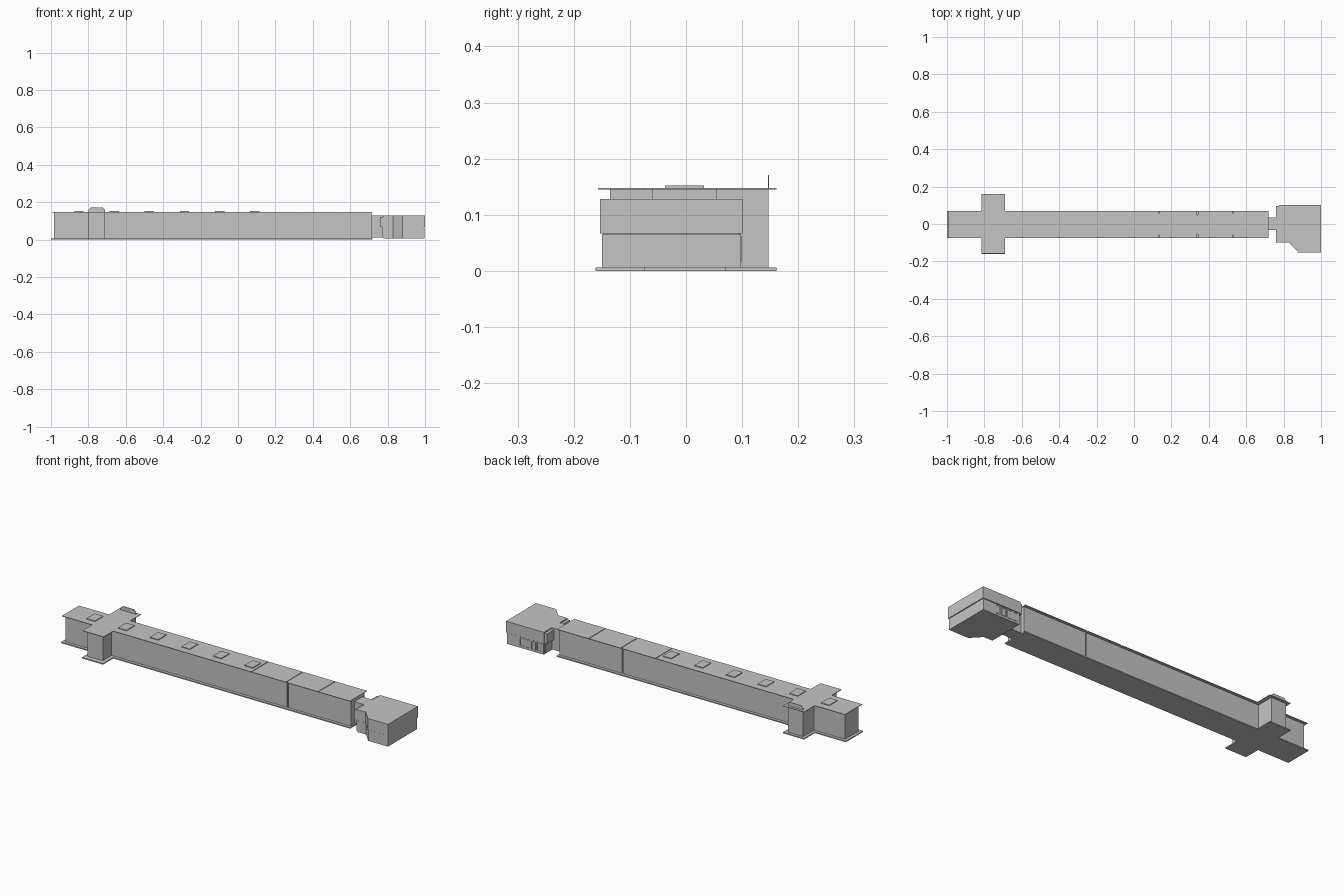
import bpy
import bmesh

cube = bpy.data.objects.get("Cube")
if cube:
    bpy.data.objects.remove(cube, do_unlink=True)

grey = bpy.data.materials.new("light grey")
grey.use_nodes = True
grey.diffuse_color = (0.56, 0.56, 0.56, 1)
grey.node_tree.nodes["Principled BSDF"].inputs["Base Color"].default_value = (0.56, 0.56, 0.56, 1)


def prism(name, outline, low, high, upright=False):
    """Extrude an outline along z, or along y when upright."""
    bm = bmesh.new()
    place = (lambda a, b: (a, low, b)) if upright else (lambda a, b: (a, b, low))
    face = bm.faces.new([bm.verts.new(place(a, b)) for a, b in outline])
    grown = bmesh.ops.extrude_face_region(bm, geom=[face])["geom"]
    step = (0, high - low, 0) if upright else (0, 0, high - low)
    verts = [v for v in grown if isinstance(v, bmesh.types.BMVert)]
    bmesh.ops.translate(bm, verts=verts, vec=step)
    bmesh.ops.recalc_face_normals(bm, faces=bm.faces)
    mesh = bpy.data.meshes.new(name)
    bm.to_mesh(mesh)
    bm.free()
    mesh.materials.append(grey)
    obj = bpy.data.objects.new(name, mesh)
    bpy.context.collection.objects.link(obj)
    return obj


def box(name, x, y, z):
    return prism(name, [(x[0], y[0]), (x[1], y[0]), (x[1], y[1]), (x[0], y[1])], *z)


def cross(x, y, arm_x, arm_y):
    """Long corridor outline with a cross arm near its far end."""
    return [(x[0], y[0]), (arm_x[0], y[0]), (arm_x[0], arm_y[0]), (arm_x[1], arm_y[0]),
            (arm_x[1], y[0]), (x[1], y[0]), (x[1], y[1]), (arm_x[1], y[1]),
            (arm_x[1], arm_y[1]), (arm_x[0], arm_y[1]), (arm_x[0], y[1]), (x[0], y[1])]


# Floor slab
wide = (-0.075, 0.07)
arm = (-0.815, -0.69)
prism("floor_slab", cross((-1, 0.72), wide, arm, (-0.161, 0.161)), 0, 0.006)

# Corridor walls in two sections, with a narrow recessed joint
wall_y = (-0.06, 0.055)
prism("corridor_walls", cross((-0.985, 0.335), wall_y, (-0.80, -0.71), (-0.135, 0.147)), 0.006, 0.145)
box("wall_joint", (0.335, 0.342), (-0.054, 0.049), (0.006, 0.145))
box("outer_corridor_walls", (0.342, 0.715), wall_y, (0.006, 0.145))

# Roof panels with narrow joints
prism("main_roof", cross((-0.995, 0.13), wide, arm, (-0.157, 0.161)), 0.145, 0.148)
for i, (start, end) in enumerate([(0.134, 0.336), (0.341, 0.528), (0.532, 0.718)]):
    box(f"roof_panel_{i + 1}", (start, end), wide, (0.145, 0.148))

# Roof hatches
for i in range(6):
    x = -0.85 + i * 0.188
    box(f"roof_hatch_{i + 1}", (x - 0.025, x + 0.025), (-0.037, 0.032), (0.148, 0.152))

# Gable panel above the back arm
prism("gable_panel", [(-0.80, 0.145), (-0.71, 0.145), (-0.71, 0.16), (-0.722, 0.171),
                      (-0.788, 0.171), (-0.80, 0.16)], 0.146, 0.148, upright=True)

# Neck and bellows joining corridor to cabin
box("neck", (0.715, 0.78), (-0.033, 0.035), (0.012, 0.128))
box("upper_bellows", (0.76, 0.78), (-0.098, 0.097), (0.068, 0.122))
box("lower_bellows", (0.772, 0.785), (-0.094, 0.093), (0.012, 0.068))


# Cabin, upper shell slightly larger than the lower one
def cabin(inset):
    left, right, back, front = 0.775 + inset, 1 - inset, 0.101 - inset, -0.153 + inset
    return [(left, -0.1 + inset), (0.83, -0.1 + inset), (0.88, front), (right, front),
            (right, back), (left, back)]


prism("cabin_lower", cabin(0.003), 0.006, 0.065)
prism("cabin_upper", cabin(0), 0.067, 0.128)
prism("cabin_joint", cabin(0.006), 0.064, 0.068)

# Framed windows on the cabin's back side
for i in range(4):
    x = 0.79 + i * 0.034
    for part, bx, bz in [("left", (x, x + 0.003), (0.02, 0.058)),
                         ("right", (x + 0.025, x + 0.028), (0.02, 0.058)),
                         ("sill", (x, x + 0.028), (0.017, 0.02)),
                         ("head", (x, x + 0.028), (0.058, 0.061))]:
        box(f"window_{i + 1}_{part}", bx, (0.097, 0.1), bz)
